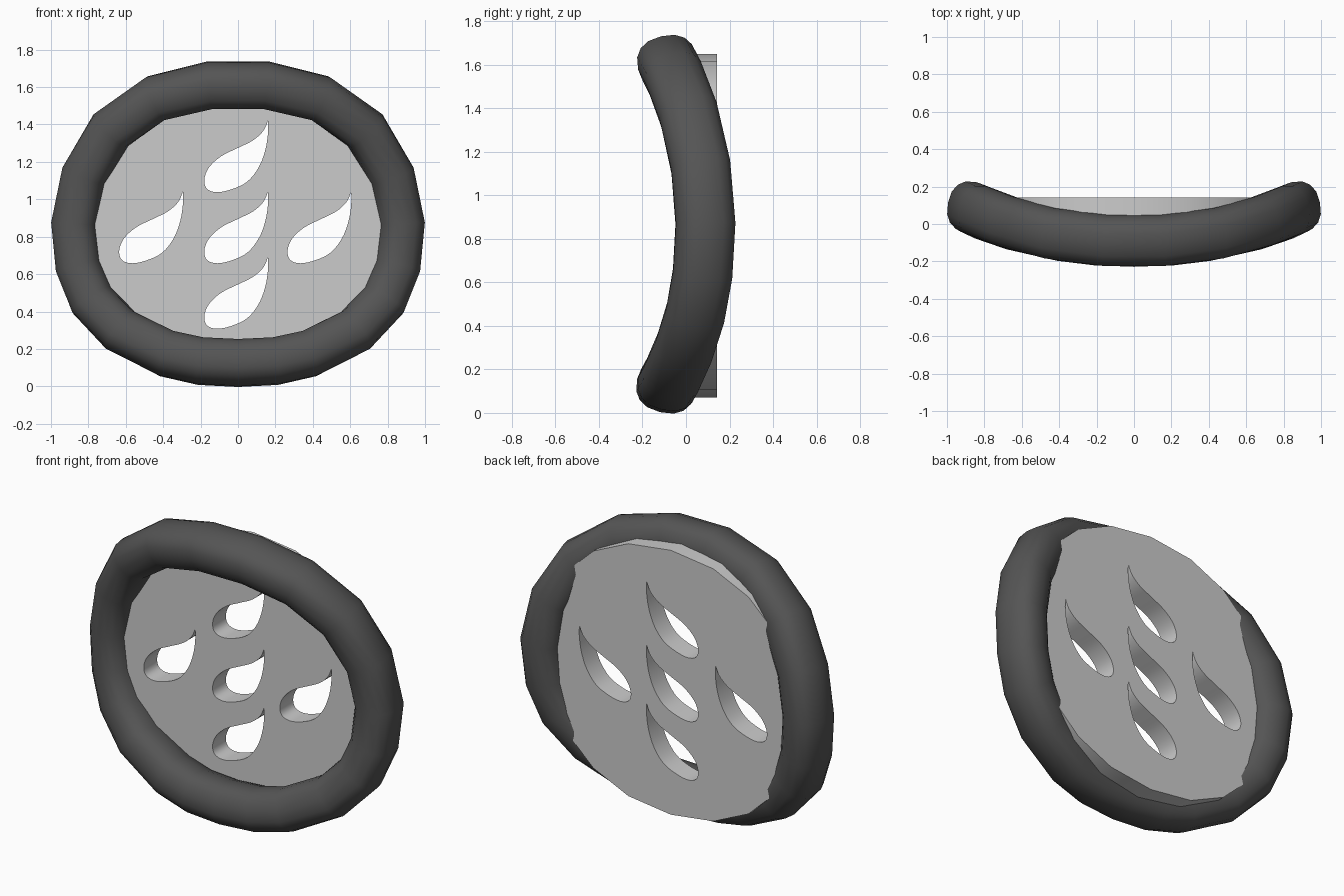
import bpy, bmesh, math
from mathutils import Vector

if "Cube" in bpy.data.objects:
    bpy.data.objects.remove(bpy.data.objects["Cube"])

CZ = 0.87


def saddle(x, z):
    return 0.1175 * x * x - 0.162 * z * z


def superellipse(rx, rz, n, count, phase=0.0):
    pts = []
    for i in range(count):
        a = 2 * math.pi * (i + phase) / count
        c, s = math.cos(a), math.sin(a)
        pts.append((rx * math.copysign(abs(c) ** (2 / n), c),
                    rz * math.copysign(abs(s) ** (2 / n), s)))
    return pts


# Saddle-shaped ring: rounded section swept round a coarse oval
half = [(0.15, 1.61), (0.44, 1.54), (0.68, 1.37), (0.82, 1.13), (0.872, 0.87),
        (0.85, 0.64), (0.78, 0.46), (0.63, 0.30), (0.38, 0.175), (0.2, 0.135)]
oval = half + [(0, 0.125)] + [(-x, z) for x, z in reversed(half)]
path = [Vector((x, saddle(x, z - CZ), z)) for x, z in oval]
section = superellipse(0.125, 0.138, 2.4, 16)
bm = bmesh.new()
rings = []
n = len(path)
for i, p in enumerate(path):
    t = ((path[(i + 1) % n] - p).normalized() + (p - path[i - 1]).normalized()).normalized()
    normal = Vector((-0.235 * p.x, 1, 0.324 * (p.z - CZ))).normalized()
    side = t.cross(normal).normalized()
    rings.append([bm.verts.new(p + side * u + normal * v) for u, v in section])
for i in range(n):
    a, b = rings[i], rings[(i + 1) % n]
    for j in range(16):
        k = (j + 1) % 16
        bm.faces.new((a[j], a[k], b[k], b[j]))
bmesh.ops.recalc_face_normals(bm, faces=bm.faces)
for f in bm.faces:
    f.smooth = True
me = bpy.data.meshes.new("outer_ring")
bm.to_mesh(me)
bm.free()
ring = bpy.data.objects.new("outer_ring", me)
bpy.context.collection.objects.link(ring)
dark = bpy.data.materials.new("dark_grey")
dark.diffuse_color = (0.09, 0.09, 0.09, 1)
dark.use_nodes = True
dark.node_tree.nodes["Principled BSDF"].inputs["Base Color"].default_value = dark.diffuse_color
me.materials.append(dark)

# Flat plate with five teardrop holes
drop = [(0.16, 1.04), (0.135, 0.985), (0.08, 0.935), (0, 0.895), (-0.09, 0.85),
        (-0.155, 0.79), (-0.18, 0.725), (-0.165, 0.675), (-0.11, 0.658), (-0.03, 0.675),
        (0.05, 0.715), (0.11, 0.79), (0.145, 0.88), (0.16, 0.97), (0.16, 1.04)]


def smooth_loop(pts, steps=4):
    out = []
    for i in range(len(pts) - 1):
        p0, p1, p2, p3 = (Vector(pts[max(0, min(len(pts) - 1, i + d))]) for d in (-1, 0, 1, 2))
        for s in range(steps):
            t = s / steps
            out.append(0.5 * (2 * p1 + (p2 - p0) * t + (2 * p0 - 5 * p1 + 4 * p2 - p3) * t * t
                              + (3 * p1 - p0 - 3 * p2 + p3) * t ** 3))
    return out


curve = bpy.data.curves.new("pierced_plate", 'CURVE')
curve.dimensions = '2D'
curve.fill_mode = 'BOTH'
curve.extrude = 0.063


def add_loop(pts):
    s = curve.splines.new('POLY')
    s.points.add(len(pts) - 1)
    for sp, (x, y) in zip(s.points, pts):
        sp.co = (x, y, 0, 1)
    s.use_cyclic_u = True


add_loop([(x, z + 0.86) for x, z in superellipse(0.84, 0.79, 2.15, 20)])
hole = smooth_loop(drop)
for dx, dz in ((0, 0), (0, 0.38), (0, -0.35), (-0.455, 0), (0.445, 0)):
    add_loop([(p.x + dx, p.y + dz) for p in hole])
plate = bpy.data.objects.new("pierced_plate", curve)
bpy.context.collection.objects.link(plate)
plate.rotation_euler = (math.pi / 2, 0, 0)
plate.location.y = 0.08
bpy.context.view_layer.objects.active = plate
plate.select_set(True)
bpy.ops.object.convert(target='MESH')
bpy.ops.object.transform_apply(location=True, rotation=True, scale=True)
bpy.ops.object.shade_smooth_by_angle(angle=math.radians(25))
